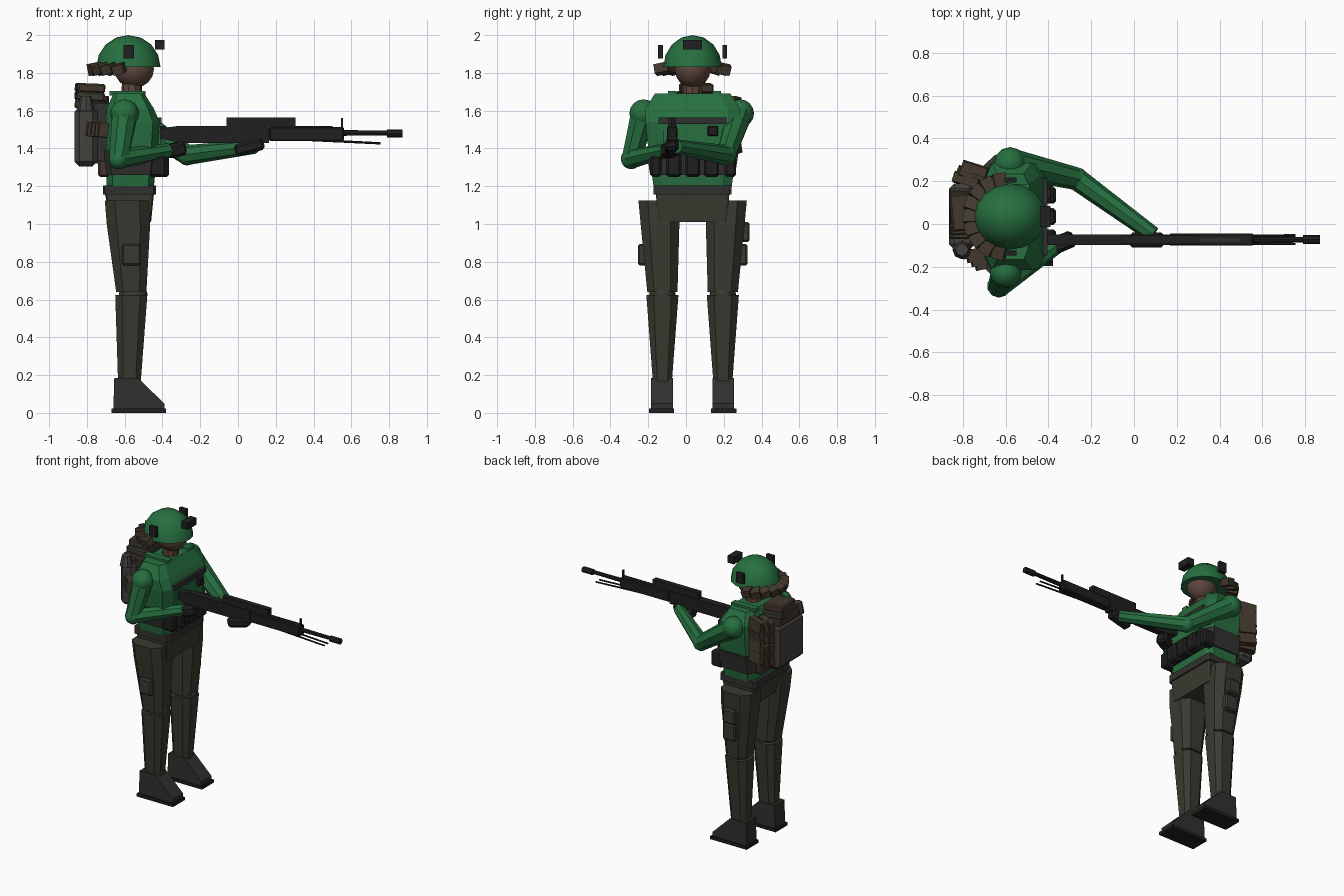
import bpy, bmesh, math, random
from mathutils import Vector, Matrix, Euler

if "Cube" in bpy.data.objects:
    bpy.data.objects.remove(bpy.data.objects["Cube"])

random.seed(4)
CY = 0.035  # body symmetry plane


def mat(name, c):
    m = bpy.data.materials.new(name)
    m.diffuse_color = (*c, 1)
    m.use_nodes = True
    m.node_tree.nodes["Principled BSDF"].inputs["Base Color"].default_value = m.diffuse_color
    return m


GREEN = mat("green_cloth", (0.02, 0.16, 0.05))
OLIVE = mat("dark_olive", (0.042, 0.042, 0.030))
BLACK = mat("gunmetal", (0.014, 0.014, 0.015))
GREY = mat("charcoal", (0.03, 0.03, 0.028))
SKIN = mat("skin", (0.11, 0.06, 0.045))
BROWN = mat("brown_canvas", (0.055, 0.04, 0.026))
PACK = mat("pack_grey", (0.055, 0.052, 0.045))


def finish(name, bm, m, smooth=False):
    bmesh.ops.recalc_face_normals(bm, faces=bm.faces)
    me = bpy.data.meshes.new(name)
    bm.to_mesh(me)
    bm.free()
    me.materials.append(m)
    for p in me.polygons:
        p.use_smooth = smooth
    ob = bpy.data.objects.new(name, me)
    bpy.context.collection.objects.link(ob)
    return ob


def box(name, x, y, z, m, rot=(0, 0, 0), bevel=0.0):
    """Box from (min, max) ranges, rotated about its centre."""
    bm = bmesh.new()
    size = [b - a for a, b in (x, y, z)]
    mid = [(a + b) / 2 for a, b in (x, y, z)]
    bmesh.ops.create_cube(bm, size=1, matrix=Matrix.Diagonal((*size, 1)))
    if bevel:
        bmesh.ops.bevel(bm, geom=bm.edges[:], offset=bevel, segments=1, affect='EDGES')
    bm.transform(Matrix.Translation(mid) @ Euler(rot).to_matrix().to_4x4())
    return finish(name, bm, m)


def tube(name, p, q, r1, r2, m, n=8):
    p, q = Vector(p), Vector(q)
    bm = bmesh.new()
    bmesh.ops.create_cone(bm, cap_ends=True, segments=n, radius1=r1, radius2=r2, depth=(q - p).length)
    bm.transform(Matrix.Translation((p + q) / 2) @ (q - p).to_track_quat('Z', 'Y').to_matrix().to_4x4())
    return finish(name, bm, m)


def ball(name, c, r, m, n=12, half=False):
    bm = bmesh.new()
    bmesh.ops.create_uvsphere(bm, u_segments=n, v_segments=8, radius=1)
    if half:
        bmesh.ops.bisect_plane(bm, geom=bm.verts[:] + bm.edges[:] + bm.faces[:], dist=1e-4,
                               plane_co=(0, 0, 0), plane_no=(0, 0, -1), clear_outer=True)
        bmesh.ops.holes_fill(bm, edges=[e for e in bm.edges if e.is_boundary])
    bm.transform(Matrix.Translation(c) @ Matrix.Diagonal((*r, 1)))
    ob = finish(name, bm, m, True)
    bpy.context.view_layer.objects.active = ob
    ob.select_set(True)
    bpy.ops.object.shade_smooth_by_angle(angle=math.radians(50))
    ob.select_set(False)
    return ob


def loft(name, sections, m, ch=0.3):
    """Chamfered-rectangle rings (z, x0, x1, y0, y1) joined into a solid."""
    bm = bmesh.new()
    rings = []
    k = 1 - ch
    shape = [(1, k), (k, 1), (-k, 1), (-1, k), (-1, -k), (-k, -1), (k, -1), (1, -k)]
    for z, x0, x1, y0, y1 in sections:
        rings.append([bm.verts.new(((x0 + x1) / 2 + u * (x1 - x0) / 2,
                                    (y0 + y1) / 2 + v * (y1 - y0) / 2, z)) for u, v in shape])
    for a, b in zip(rings, rings[1:]):
        for i in range(8):
            bm.faces.new((a[i], a[(i + 1) % 8], b[(i + 1) % 8], b[i]))
    bm.faces.new(rings[0])
    bm.faces.new(rings[-1])
    return finish(name, bm, m)


def extrude(name, pts, y0, y1, m):
    """Side profile in x,z extruded along y."""
    bm = bmesh.new()
    f = bm.faces.new([bm.verts.new((x, y0, z)) for x, z in pts])
    g = bmesh.ops.extrude_face_region(bm, geom=[f])['geom']
    bmesh.ops.translate(bm, vec=(0, y1 - y0, 0), verts=[v for v in g if isinstance(v, bmesh.types.BMVert)])
    return finish(name, bm, m)


# Legs and boots
for s, side in ((-1, "right"), (1, "left")):
    def yr(a, b):
        return tuple(sorted((CY + s * a, CY + s * b)))
    loft(side + "_thigh", [(0.64, -0.645, -0.485, *yr(0.08, 0.24)), (1.0, -0.695, -0.465, *yr(0.07, 0.275)),
                           (1.125, -0.705, -0.47, *yr(0.065, 0.287))], OLIVE, 0.45)
    loft(side + "_shin", [(0.16, -0.635, -0.515, *yr(0.11, 0.21)), (0.625, -0.65, -0.48, *yr(0.075, 0.245))], OLIVE, 0.45)
    ball(side + "_knee", (-0.555, CY + s * 0.16, 0.63), (0.08, 0.07, 0.05), OLIVE, 10)
    extrude(side + "_boot", [(-0.66, 0.02), (-0.39, 0.02), (-0.39, 0.05), (-0.53, 0.185), (-0.655, 0.185)],
            *yr(0.105, 0.22), GREY)
    box(side + "_sole", (-0.67, -0.38), yr(0.098, 0.232), (0, 0.022), BLACK)
    box(side + "_thigh_pouch", (-0.615, -0.515), yr(0.225, 0.29), (0.78, 0.895), OLIVE, bevel=0.01)
    if s > 0:
        box("upper_thigh_pouch", (-0.625, -0.525), yr(0.25, 0.302), (0.905, 1.01), OLIVE, bevel=0.01)

# Torso, hips and belt
loft("hips", [(1.01, -0.67, -0.46, -0.145, 0.215), (1.16, -0.705, -0.445, -0.16, 0.23)], OLIVE, 0.06)
loft("belt", [(1.155, -0.715, -0.435, -0.172, 0.242), (1.205, -0.715, -0.435, -0.172, 0.242)], GREY, 0.08)
loft("torso", [(1.2, -0.695, -0.445, -0.172, 0.242), (1.4, -0.70, -0.425, -0.2, 0.27),
               (1.54, -0.70, -0.415, -0.215, 0.285), (1.61, -0.695, -0.445, -0.215, 0.285),
               (1.69, -0.66, -0.495, -0.165, 0.235)], GREEN, 0.25)
loft("waist_plate", [(1.26, -0.705, -0.43, -0.19, 0.26), (1.39, -0.71, -0.415, -0.21, 0.28)], GREY, 0.25)
tube("neck", (-0.565, CY, 1.66), (-0.56, CY, 1.76), 0.055, 0.053, SKIN, 10)

# Chest gear
box("chest_bar", (-0.44, -0.405), (-0.145, 0.215), (1.53, 1.565), GREY)
box("chest_panel", (-0.44, -0.41), (-0.12, 0.19), (1.40, 1.52), GREEN)
box("chest_radio", (-0.43, -0.385), (0.115, 0.17), (1.465, 1.52), BLACK, bevel=0.006)
for i in range(3):
    y = -0.065 + i * 0.1
    box("magazine_pouch", (-0.44, -0.365), (y - 0.04, y + 0.04), (1.25, 1.375), BLACK, bevel=0.012)
for y in (-0.16, 0.235):
    box("side_pouch", (-0.47, -0.38), (y - 0.03, y + 0.03), (1.25, 1.36), BLACK, bevel=0.012)
    box("shoulder_strap", (-0.68, -0.49), (y * 0.6, y * 0.6 + 0.045), (1.68, 1.705), GREEN)

# Head and helmet
ball("head", (-0.55, CY, 1.82), (0.105, 0.095, 0.1), SKIN, 12)
ball("helmet", (-0.58, CY, 1.83), (0.17, 0.155, 0.17), GREEN, 16, half=True)
for y in (-0.135, 0.205):
    box("helmet_side_mount", (-0.605, -0.55), (y - 0.012, y + 0.012), (1.875, 1.948), BLACK)
box("helmet_front_mount", (-0.44, -0.39), (CY - 0.05, CY + 0.05), (1.925, 1.975), BLACK)
# Folded cloth neck guard fanned round the back of the helmet
for i in range(9):
    a = math.radians(102 + i * 19.5)
    c = Vector((-0.595 + 0.165 * math.cos(a), CY + 0.165 * math.sin(a), 1.822))
    box("neck_guard_fold", (c.x - 0.037, c.x + 0.037), (c.y - 0.03, c.y + 0.03), (c.z - 0.025, c.z + 0.025),
        BROWN, rot=(0.25, 0.2, a))

# Backpack with rolled cloth and side bundles
box("backpack", (-0.865, -0.745), (-0.12, 0.19), (1.305, 1.62), PACK, bevel=0.025)
box("backpack_frame", (-0.76, -0.68), (-0.09, 0.16), (1.32, 1.64), GREY)
tube("pack_bottle", (-0.805, -0.12, 1.6), (-0.805, -0.12, 1.675), 0.045, 0.03, PACK, 8)
for i, z in enumerate((1.63, 1.675, 1.72)):
    box("bedroll_layer", (-0.865 + i * 0.004, -0.71), (-0.07 + i * 0.02, 0.16 - i * 0.01), (z - 0.024, z + 0.024),
        OLIVE if i % 2 else BROWN, rot=(0, 0.1 - i * 0.03, 0.05 * i), bevel=0.008)
for i in range(12):
    y = 0.205 + 0.025 * (i % 3)
    z = 1.40 + 0.075 * (i // 3) + random.uniform(-0.012, 0.012)
    x = -0.79 + 0.02 * (i % 3)
    box("side_bundle", (x - 0.055, x + 0.065), (y - 0.022, y + 0.022), (z - 0.04, z + 0.04), BROWN,
        rot=(random.uniform(-.2, .2), random.uniform(-.2, .2), -0.3))
for i in range(4):
    y = -0.135 - 0.02 * i
    box("small_bundle", (-0.80 + 0.02 * i, -0.69), (y - 0.02, y + 0.02), (1.46, 1.535), BROWN, rot=(0, 0.1, 0.2))
box("rear_pouch", (-0.74, -0.68), (-0.15, 0.2), (1.25, 1.34), BROWN, bevel=0.01)

# Arms
arms = {"right": ((-0.60, -0.225, 1.585), (-0.632, -0.29, 1.345), (-0.36, -0.10, 1.39)),
        "left": ((-0.58, 0.285, 1.585), (-0.27, 0.212, 1.365), (0.09, -0.05, 1.41))}
for side, (sh, el, ha) in arms.items():
    ball(side + "_shoulder", sh, (0.075,) * 3, GREEN, 12)
    tube(side + "_upper_arm", sh, el, 0.07, 0.053, GREEN)
    ball(side + "_elbow", el, (0.055,) * 3, GREEN, 10)
    tube(side + "_forearm", el, ha, 0.053, 0.038, GREEN)
box("right_glove", (-0.38, -0.28), (-0.125, -0.045), (1.355, 1.43), BLACK, rot=(0, -0.2, 0.4), bevel=0.015)
box("left_glove", (-0.02, 0.14), (-0.11, -0.04), (1.375, 1.44), BLACK, rot=(0, -0.25, 0), bevel=0.015)

# Rifle
G = -0.073
extrude("rifle_stock", [(-0.42, 1.455), (-0.31, 1.43), (0.165, 1.43), (0.165, 1.52), (-0.31, 1.52), (-0.42, 1.505)],
        G - 0.025, G + 0.025, BLACK)
box("rifle_handguard", (0.165, 0.56), (G - 0.028, G + 0.028), (1.44, 1.513), BLACK, bevel=0.006)
box("handguard_rib", (0.3, 0.5), (G - 0.008, G + 0.008), (1.51, 1.519), GREY)
box("rifle_sight", (-0.06, 0.305), (G - 0.02, G + 0.02), (1.51, 1.565), BLACK)
box("front_sight", (0.545, 0.557), (G - 0.006, G + 0.006), (1.50, 1.56), BLACK)
tube("barrel", (0.55, G, 1.482), (0.80, G, 1.482), 0.015, 0.013, BLACK)
tube("muzzle", (0.79, G, 1.48), (0.87, G, 1.48), 0.021, 0.021, BLACK)
for s in (-1, 1):
    tube("bipod_leg", (0.35, G + s * 0.018, 1.447), (0.755, G + s * 0.02, 1.427), 0.007, 0.006, BLACK, 6)
box("pistol_grip", (-0.345, -0.295), (G - 0.018, G + 0.018), (1.36, 1.45), BLACK, rot=(0, 0.3, 0))
